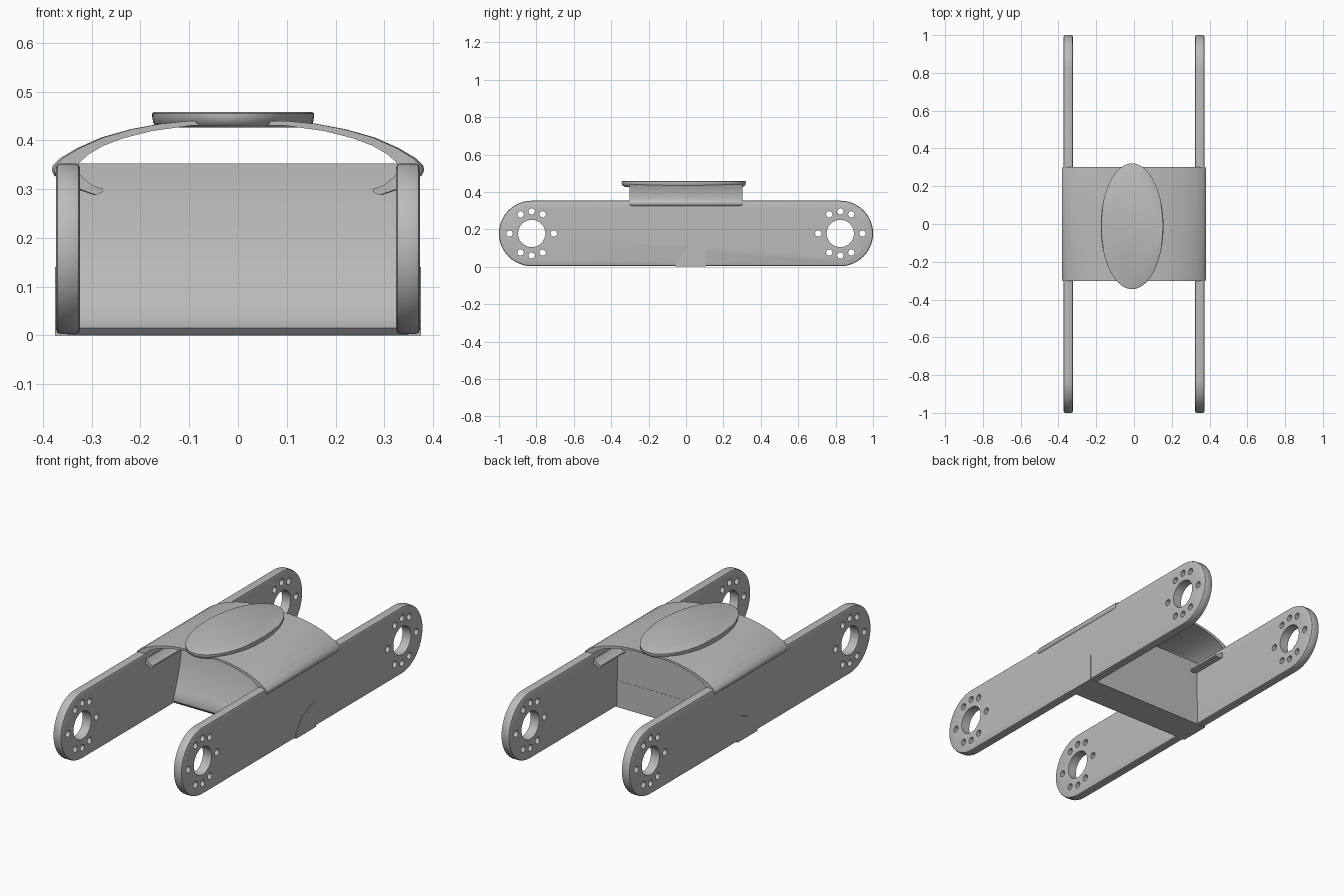
import bpy, bmesh
from math import sin, cos, pi, radians

cube = bpy.data.objects.get("Cube")
if cube:
    bpy.data.objects.remove(cube, do_unlink=True)

grey = bpy.data.materials.new("light grey")
grey.use_nodes = True
grey.diffuse_color = (0.5, 0.5, 0.5, 1)
grey.node_tree.nodes["Principled BSDF"].inputs["Base Color"].default_value = (0.5, 0.5, 0.5, 1)


def arc(cx, cy, rx, ry, start, end, n):
    """Points along an elliptical arc, in degrees."""
    step = (end - start) / n
    angles = [radians(start + step * i) for i in range(n + 1)]
    return [(cx + rx * cos(a), cy + ry * sin(a)) for a in angles]


def loft(name, sections, place):
    """Solid skinned through equal-length outlines; each section is (depth, points)."""
    bm = bmesh.new()
    rings = [[bm.verts.new(place(d, u, v)) for u, v in pts] for d, pts in sections]
    n = len(rings[0])
    for a, b in zip(rings, rings[1:]):
        for i in range(n):
            j = (i + 1) % n
            bm.faces.new((a[i], a[j], b[j], b[i]))
    bm.faces.new(rings[0])
    bm.faces.new(rings[-1])
    bmesh.ops.recalc_face_normals(bm, faces=bm.faces)
    mesh = bpy.data.meshes.new(name)
    bm.to_mesh(mesh)
    bm.free()
    obj = bpy.data.objects.new(name, mesh)
    bpy.context.collection.objects.link(obj)
    mesh.materials.append(grey)
    return obj


def along_x(d, u, v):
    return (d, u, v)


def along_y(d, u, v):
    return (u, d, v)


def along_z(d, u, v):
    return (u, v, d)


def bevel(obj, width, segments=2):
    mod = obj.modifiers.new("soft edges", "BEVEL")
    mod.width = width
    mod.segments = segments
    mod.limit_method = 'ANGLE'
    mod.angle_limit = radians(40)


def finish(obj, angle=35):
    """Apply the modifiers and smooth the curved faces."""
    bpy.ops.object.select_all(action='DESELECT')
    obj.select_set(True)
    bpy.context.view_layer.objects.active = obj
    for mod in list(obj.modifiers):
        bpy.ops.object.modifier_apply(modifier=mod.name)
    bpy.ops.object.shade_smooth_by_angle(angle=radians(angle))


# Side plates: capsule outline with a ring of small holes round each bore
MID_Z, END_Y, R = 0.178, 0.825, 0.175
capsule = arc(END_Y, MID_Z, R, R, -90, 90, 24) + arc(-END_Y, MID_Z, R, R, 90, 270, 24)
holes = []
for end in (-END_Y, END_Y):
    holes.append((end, MID_Z, 0.073))
    for angle in (0, 60, 90, 120, 180, 240, 270, 300):
        a = radians(angle)
        holes.append((end + 0.118 * cos(a), MID_Z + 0.118 * sin(a), 0.017))

for side, label in ((1, "left"), (-1, "right")):
    plate = loft(label + "_side_plate", [(side * 0.324, capsule), (side * 0.373, capsule)], along_x)
    bevel(plate, 0.009)
    cutters = []
    for y, z, r in holes:
        circle = arc(y, z, r, r, 0, 360, 32 if r > 0.05 else 16)[:-1]
        cutter = loft("hole_cutter", [(side * 0.25, circle), (side * 0.45, circle)], along_x)
        cutter.hide_render = True
        cutters.append(cutter)
        mod = plate.modifiers.new("hole", "BOOLEAN")
        mod.operation = 'DIFFERENCE'
        mod.solver = 'EXACT'
        mod.object = cutter
    finish(plate)
    for cutter in cutters:
        bpy.data.objects.remove(cutter, do_unlink=True)

# Cross wall: flat back, hollowed front that flares towards the foot
wall_profile = [(0.105, 0.002), (0.105, 0.353)]
wall_profile += [(-0.07 * t ** 2, 0.353 - 0.318 * t) for t in [i / 10 for i in range(11)]]
wall_profile += [(-0.068, 0.015), (-0.055, 0.002)]
finish(loft("cross_wall", [(-0.35, wall_profile), (0.35, wall_profile)], along_x))

# Wall foot showing slightly proud of the plates
foot_profile = [(0.108, 0.0), (0.108, 0.14), (0.0, 0.1), (-0.055, 0.03), (-0.055, 0.0)]
finish(loft("wall_foot", [(-0.375, foot_profile), (0.375, foot_profile)], along_x))

# Arched cover: thin shell gripping the plates, with a hooked lip inside each
outer = [(0.1, 0.44), (0.16, 0.434), (0.22, 0.423), (0.28, 0.406), (0.33, 0.384),
         (0.365, 0.363), (0.38, 0.348), (0.382, 0.338), (0.376, 0.327), (0.355, 0.32)]
lip = [(0.325, 0.298), (0.295, 0.288), (0.28, 0.295), (0.282, 0.301), (0.3, 0.306),
       (0.325, 0.325), (0.34, 0.345)]
inner = [(0.326, 0.358), (0.31, 0.372), (0.28, 0.389), (0.24, 0.404), (0.18, 0.419), (0.1, 0.43)]
half = outer + lip + inner
cover_profile = half + [(-x, z) for x, z in reversed(half)]
narrow = [(x * 0.985, z) for x, z in cover_profile]
cover = loft("arched_cover", [(-0.303, narrow), (-0.29, cover_profile),
                              (0.29, cover_profile), (0.303, narrow)], along_y)
finish(cover, 50)

# Oval top pad with a slightly tucked underside
def oval(scale):
    return arc(-0.01, -0.012, 0.166 * scale, 0.333 * scale, 0, 360, 64)[:-1]


pad = loft("oval_top_pad", [(0.426, oval(0.94)), (0.435, oval(0.985)), (0.448, oval(1)),
                            (0.455, oval(1)), (0.458, oval(0.98))], along_z)
finish(pad, 40)
